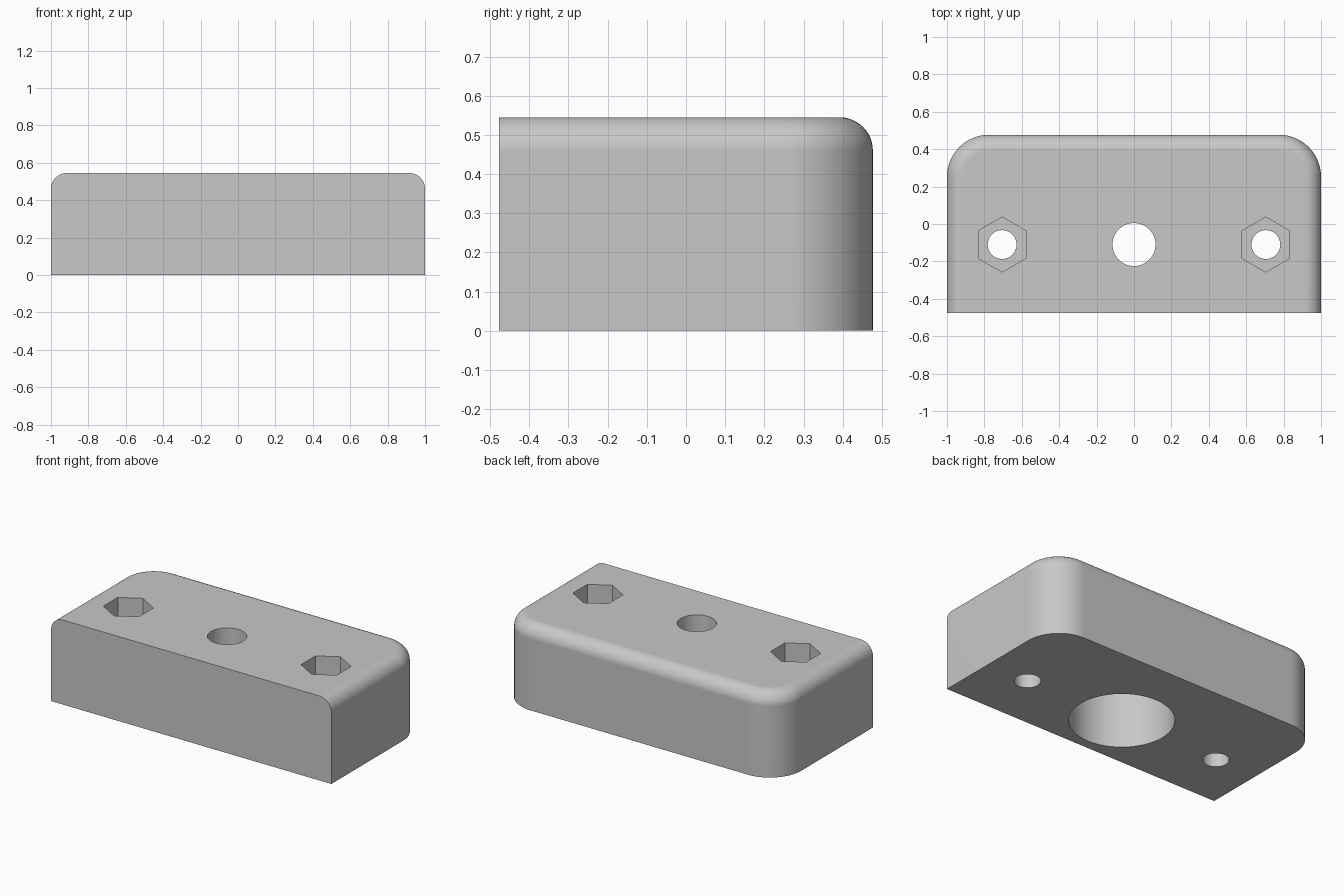
import bpy, bmesh, math

if "Cube" in bpy.data.objects:
    bpy.data.objects.remove(bpy.data.objects["Cube"])

W, D, H = 1.0, 0.477, 0.545      # half width, half depth, height
CORNER, FILLET = 0.225, 0.085    # back corner radius, top edge radius
HOLE_Y, BOLT_X = -0.11, 0.705

grey = bpy.data.materials.new("light grey")
grey.diffuse_color = (0.58, 0.58, 0.58, 1)
grey.use_nodes = True
grey.node_tree.nodes["Principled BSDF"].inputs["Base Color"].default_value = grey.diffuse_color


def outline(inset, n=16):
    """Block outline: square front corners, rounded back corners."""
    w, r = W - inset, CORNER - inset
    pts = [(-w, -D), (w, -D)]
    for cx, start in ((W - CORNER, 0), (CORNER - W, 90)):
        for i in range(n + 1):
            a = math.radians(start + 90 * i / n)
            pts.append((cx + r * math.cos(a), D - CORNER + r * math.sin(a)))
    return pts


def cutter(x, radius, z0, z1, sides=64):
    """Upright prism used to cut a hole; hexagons point along y."""
    bpy.ops.mesh.primitive_cylinder_add(
        vertices=sides, radius=radius, depth=z1 - z0,
        location=(x, HOLE_Y, (z0 + z1) / 2))
    ob = bpy.context.object
    ob.name = "hole_cutter"
    ob.hide_render = True
    return ob


# Block: stacked outlines, with the top edge rounded on sides and back
rings = [(0, 0)]
for i in range(13):
    t = math.pi / 2 * i / 12
    rings.append((FILLET * (1 - math.cos(t)), H - FILLET + FILLET * math.sin(t)))
bm = bmesh.new()
loops = [[bm.verts.new((x, y, z)) for x, y in outline(d)] for d, z in rings]
n = len(loops[0])
for lo, hi in zip(loops, loops[1:]):
    for i in range(1, n):
        j = (i + 1) % n
        bm.faces.new((lo[i], lo[j], hi[j], hi[i]))
bm.faces.new([l[0] for l in reversed(loops)] + [l[1] for l in loops])  # flat front
bm.faces.new(list(reversed(loops[0])))
bm.faces.new(loops[-1])
bmesh.ops.recalc_face_normals(bm, faces=bm.faces)
mesh = bpy.data.meshes.new("mounting_block")
bm.to_mesh(mesh)
bm.free()
block = bpy.data.objects.new("mounting_block", mesh)
bpy.context.collection.objects.link(block)
mesh.materials.append(grey)

# Centre through hole with wide bore below; bolt holes with nut pockets above
cutters = [cutter(0, 0.115, -0.1, H + 0.1), cutter(0, 0.305, -0.1, 0.41, 96)]
for s in (-1, 1):
    cutters.append(cutter(s * BOLT_X, 0.077, -0.1, H + 0.1, 48))
    cutters.append(cutter(s * BOLT_X, 0.147, H - 0.25, H + 0.1, 6))

bpy.ops.object.select_all(action='DESELECT')
block.select_set(True)
bpy.context.view_layer.objects.active = block
for c in cutters:
    mod = block.modifiers.new("cut", 'BOOLEAN')
    mod.operation, mod.solver, mod.object = 'DIFFERENCE', 'EXACT', c
    bpy.ops.object.modifier_apply(modifier=mod.name)
    bpy.data.objects.remove(c)

# Smooth curved walls, keep flat faces flat
bpy.ops.object.shade_smooth_by_angle(angle=math.radians(30))
mod = block.modifiers.new("flat_faces", 'WEIGHTED_NORMAL')
mod.keep_sharp = True
for p in block.data.polygons:
    p.material_index = 0
